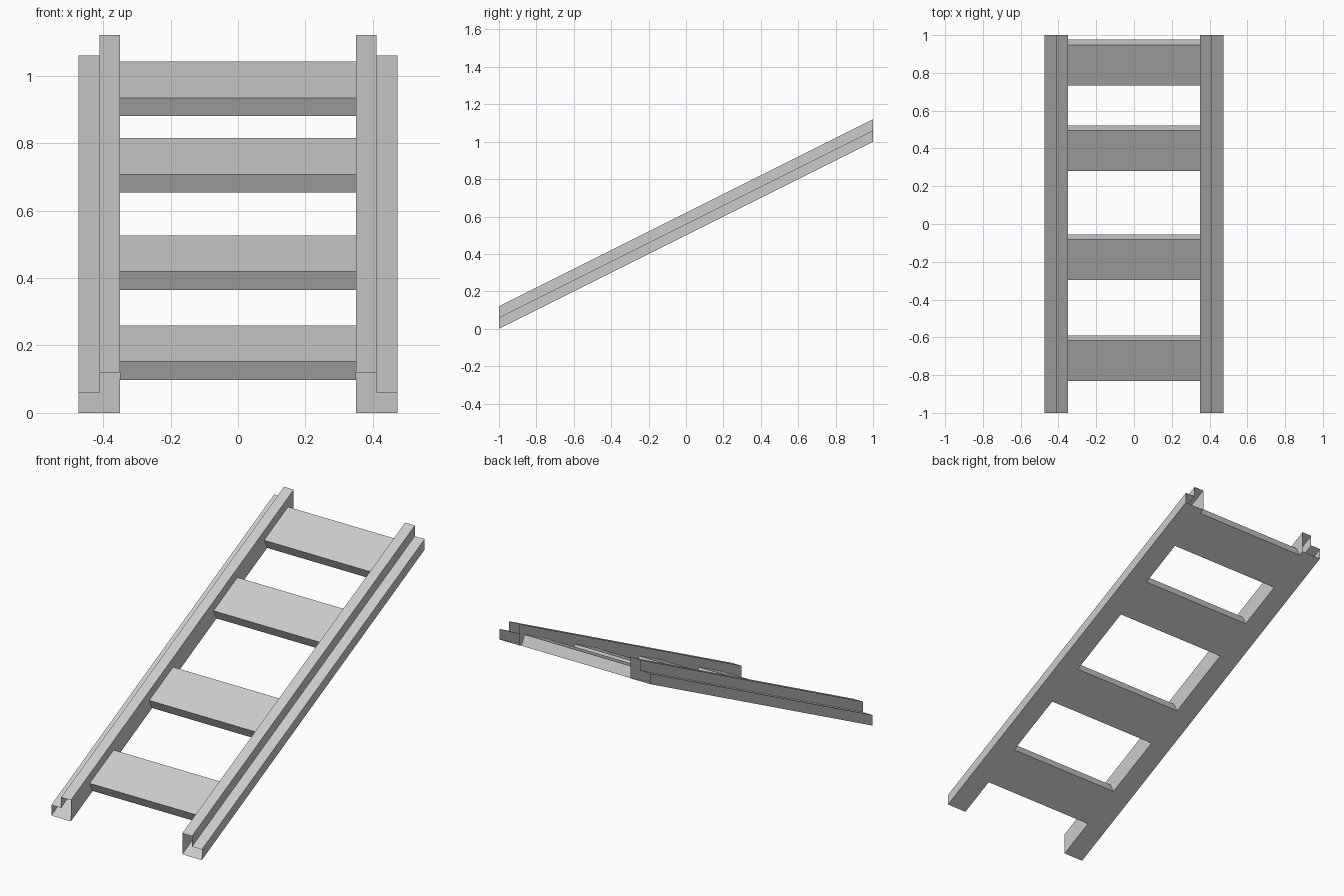
import bpy
import bmesh
from mathutils import Vector

cube = bpy.data.objects.get("Cube")
if cube:
    bpy.data.objects.remove(cube, do_unlink=True)

SLOPE = 0.5                                   # rise per unit of y
ALONG = Vector((0, 1, SLOPE)).normalized()
NORMAL = Vector((0, -SLOPE, 1)).normalized()

grey = bpy.data.materials.new("light_grey")
grey.use_nodes = True
colour = (0.6, 0.6, 0.6, 1)
grey.diffuse_color = colour
grey.node_tree.nodes["Principled BSDF"].inputs["Base Color"].default_value = colour


def sweep(name, start, end, capped):
    """Join two matching outlines with side faces, optionally closing the ends."""
    bm = bmesh.new()
    a = [bm.verts.new(p) for p in start]
    b = [bm.verts.new(p) for p in end]
    n = len(a)
    for i in range(n):
        j = (i + 1) % n
        bm.faces.new((a[i], a[j], b[j], b[i]))
    if capped:
        bm.faces.new(a[::-1])
        bm.faces.new(b)
    bmesh.ops.recalc_face_normals(bm, faces=bm.faces)
    # Open tubes: make sure the walls face outwards
    bm.faces.ensure_lookup_table()
    if bm.faces[0].normal.z > 0:
        bmesh.ops.reverse_faces(bm, faces=bm.faces)
    mesh = bpy.data.meshes.new(name)
    bm.to_mesh(mesh)
    bm.free()
    mesh.materials.append(grey)
    obj = bpy.data.objects.new(name, mesh)
    bpy.context.collection.objects.link(obj)


# Stepped side rails, hollow and open at both ends
INNER, STEP, OUTER = 0.35, 0.411, 0.473
profile = [(INNER, 0), (OUTER, 0), (OUTER, 0.06), (STEP, 0.06),
           (STEP, 0.12), (INNER, 0.12)]
for name, side in (("left_rail", 1), ("right_rail", -1)):
    ends = [[(side * x, y, z + SLOPE * (y + 1)) for x, z in profile]
            for y in (-1, 1)]
    sweep(name, *ends, capped=False)

# Flat treads, flush with the underside of the rails
DEPTH, THICK = 0.24, 0.06
for i, y in enumerate((-0.804, -0.27, 0.307, 0.761)):
    base = Vector((0, y, SLOPE * (y + 1)))
    outline = [base, base + ALONG * DEPTH,
               base + ALONG * DEPTH + NORMAL * THICK, base + NORMAL * THICK]
    ends = [[p + Vector((x, 0, 0)) for p in outline] for x in (-INNER, INNER)]
    sweep(f"tread_{i + 1}", *ends, capped=True)
